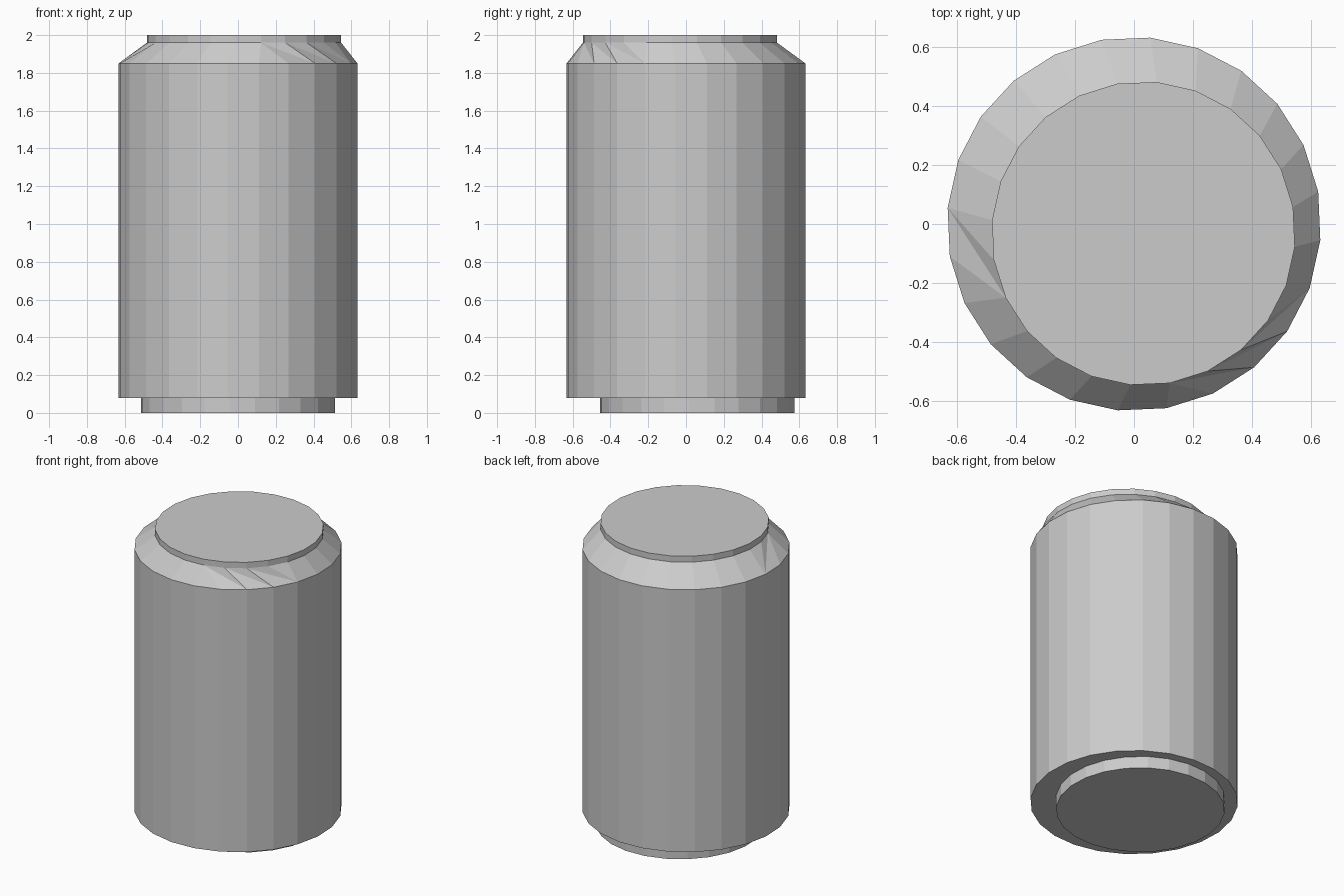
import bpy, bmesh, math

if "Cube" in bpy.data.objects:
    bpy.data.objects.remove(bpy.data.objects["Cube"], do_unlink=True)

SIDES = 24
STEP = 360 / SIDES
START = 10          # angle of the first corner, degrees
BODY_R, END_R = 0.635, 0.516
LID_AT, BASE_AT = (0.032, -0.032), (0.0, 0.06)

grey = bpy.data.materials.new("plain_grey")
grey.use_nodes = True
grey.diffuse_color = (0.6, 0.6, 0.6, 1)
grey.node_tree.nodes["Principled BSDF"].inputs["Base Color"].default_value = grey.diffuse_color


def ring(bm, radius, z, centre=(0, 0)):
    angles = [math.radians(START + STEP * i) for i in range(SIDES)]
    return [bm.verts.new((centre[0] + radius * math.cos(a),
                          centre[1] + radius * math.sin(a), z)) for a in angles]


def wall(bm, low, high):
    for i in range(SIDES):
        j = (i + 1) % SIDES
        bm.faces.new((low[i], low[j], high[j], high[i]))


def finish(bm, name):
    mesh = bpy.data.meshes.new(name)
    bm.to_mesh(mesh)
    bm.free()
    mesh.materials.append(grey)
    obj = bpy.data.objects.new(name, mesh)
    bpy.context.collection.objects.link(obj)


def shoulder(bm, low, high):
    """Bridge two rings, with a fan on the left stretch and a skewed stretch at the front."""
    fan, skew = 11, 18
    # plain quads
    for i in range(SIDES):
        if i in (fan, fan + 1) or skew <= i < skew + 4:
            continue
        j = (i + 1) % SIDES
        bm.faces.new((low[i], low[j], high[j], high[i]))
    # fan between two opposite corners
    for k in (fan, fan + 1):
        bm.faces.new((low[fan], high[k + 1], high[k]))
        bm.faces.new((low[k], low[k + 1], high[fan + 2]))
    # skewed triangles
    bm.faces.new((low[skew], low[skew + 1], high[skew]))
    for k in range(skew, skew + 3):
        bm.faces.new((low[k + 1], low[k + 2], high[k]))
        bm.faces.new((low[k + 2], high[k + 1], high[k]))
    bm.faces.new((low[skew + 4], high[skew + 4], high[skew + 3]))


# Main barrel with sloped shoulder
bm = bmesh.new()
bottom = ring(bm, BODY_R, 0.08)
top = ring(bm, BODY_R, 1.85)
neck = ring(bm, END_R, 1.96, LID_AT)
wall(bm, bottom, top)
shoulder(bm, top, neck)
foot = ring(bm, END_R, 0.08, BASE_AT)
wall(bm, foot, bottom)
finish(bm, "body")


# Short end discs, off centre
def disc(name, z0, z1, centre, cap_top):
    bm = bmesh.new()
    low, high = ring(bm, END_R, z0, centre), ring(bm, END_R, z1, centre)
    wall(bm, low, high)
    bm.faces.new(high if cap_top else low[::-1])
    finish(bm, name)


disc("lid", 1.96, 2.0, LID_AT, True)
disc("base", 0.0, 0.08, BASE_AT, False)
